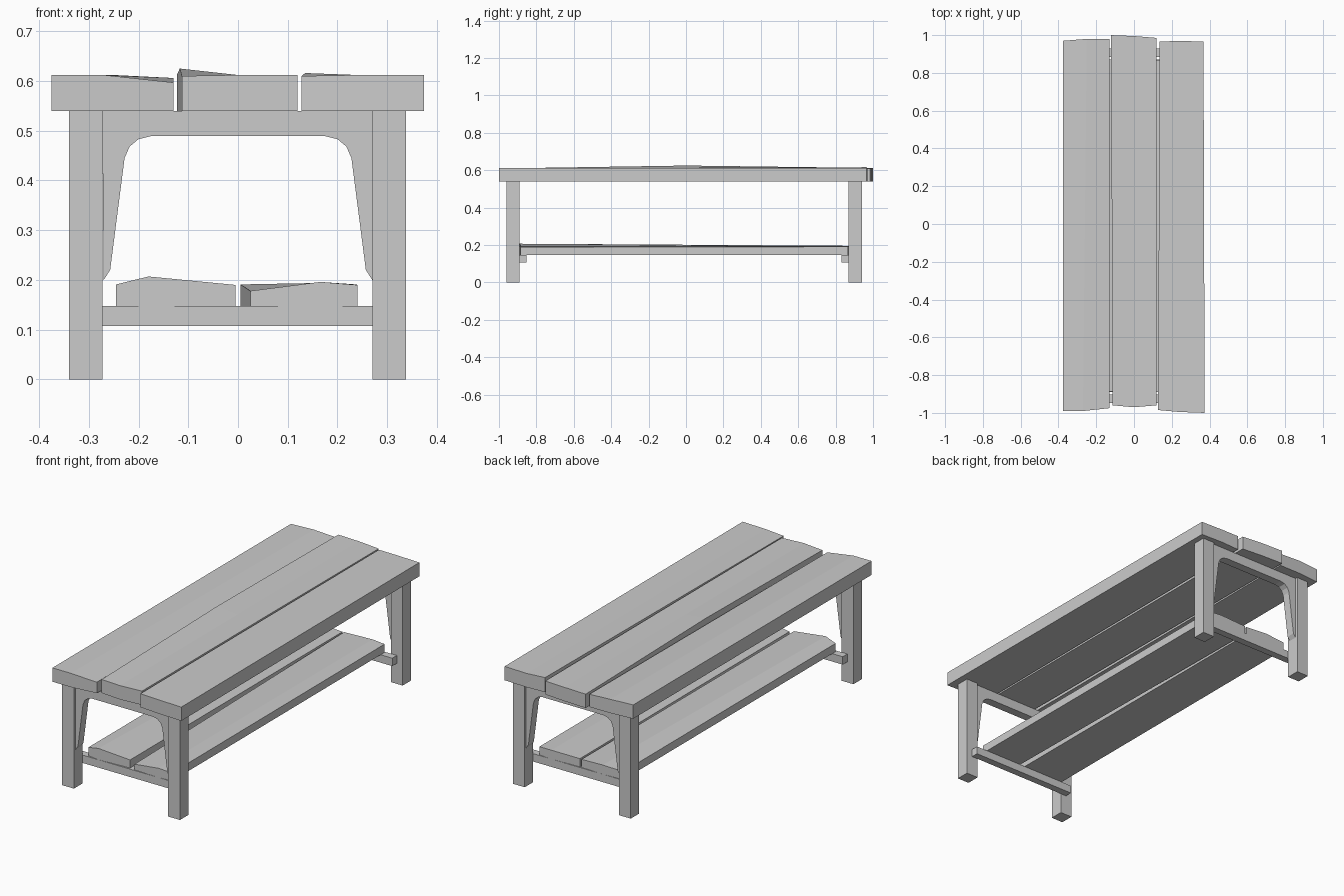
import bpy, bmesh

cube = bpy.data.objects.get("Cube")
if cube:
    bpy.data.objects.remove(cube, do_unlink=True)

grey = bpy.data.materials.new("plain_grey")
grey.use_nodes = True
GREY = (0.6, 0.6, 0.6, 1)
grey.diffuse_color = GREY
grey.node_tree.nodes["Principled BSDF"].inputs["Base Color"].default_value = GREY


def loft(name, rings):
    """Join matching rings of points into a closed flat-shaded solid."""
    bm = bmesh.new()
    loops = [[bm.verts.new(p) for p in ring] for ring in rings]
    for a, b in zip(loops, loops[1:]):
        for i in range(len(a)):
            j = (i + 1) % len(a)
            bm.faces.new((a[i], a[j], b[j], b[i]))
    bm.faces.new(loops[0])
    bm.faces.new(loops[-1])
    bmesh.ops.recalc_face_normals(bm, faces=bm.faces[:])
    mesh = bpy.data.meshes.new(name)
    bm.to_mesh(mesh)
    bm.free()
    mesh.materials.append(grey)
    obj = bpy.data.objects.new(name, mesh)
    bpy.context.collection.objects.link(obj)
    return obj


def extrude(name, outline, y0, y1):
    return loft(name, [[(x, y, z) for x, z in outline] for y in (y0, y1)])


def box(name, x0, x1, y0, y1, z0, z1):
    return extrude(name, [(x0, z0), (x1, z0), (x1, z1), (x0, z1)], y0, y1)


def plank(name, bottom, *sections):
    """Hand-cut board: each section gives its upper points as (x, y, z)."""
    loft(name, [s + [(x, y, bottom) for x, y, z in reversed(s)] for s in sections])


# Uneven top boards, front section to back section
plank("top_plank_right", 0.54,
      [(-0.375, -0.99, 0.612), (-0.27, -0.99, 0.612), (-0.13, -0.975, 0.597)],
      [(-0.375, 0.97, 0.612), (-0.25, 0.98, 0.612), (-0.13, 0.98, 0.606)])
plank("top_plank_middle", 0.54,
      [(-0.113, -0.96, 0.61), (0.0, -0.97, 0.612), (0.12, -0.96, 0.612)],
      [(-0.117, 0.0, 0.625), (0.0, 0.0, 0.612), (0.12, 0.0, 0.612)],
      [(-0.123, 1.0, 0.612), (0.0, 0.995, 0.612), (0.12, 0.985, 0.61)])
plank("top_plank_left", 0.54,
      [(0.128, -0.985, 0.61), (0.24, -0.995, 0.612), (0.374, -1.0, 0.612)],
      [(0.135, 0.965, 0.616), (0.24, 0.97, 0.612), (0.368, 0.965, 0.612)])

# Lower shelf boards
plank("shelf_plank_right", 0.148,
      [(-0.245, -0.88, 0.191), (-0.18, -0.89, 0.207), (-0.005, -0.88, 0.19)],
      [(-0.245, 0.865, 0.19), (-0.13, 0.87, 0.196), (-0.005, 0.865, 0.19)])
plank("shelf_plank_left", 0.148,
      [(0.025, -0.885, 0.178), (0.165, -0.89, 0.196), (0.24, -0.885, 0.19)],
      [(0.005, 0.865, 0.191), (0.165, 0.87, 0.194), (0.238, 0.865, 0.191)])

# Arched brace outline, mirrored about the middle
half = [(0.27, 0.2), (0.257, 0.22), (0.228, 0.445), (0.218, 0.468),
        (0.2, 0.483), (0.175, 0.489)]
arch = half + [(-x, z) for x, z in reversed(half)] + [(-0.273, 0.54), (0.273, 0.54)]

# End frames: two legs, an arched brace and a shelf bar
for end, y0, s in (("front", -0.96, 1), ("back", 0.94, -1)):
    box(end + "_leg_right", -0.34, -0.272, y0, y0 + s * 0.07, 0, 0.541)
    box(end + "_leg_left", 0.27, 0.338, y0, y0 + s * 0.07, 0, 0.541)
    extrude(end + "_arched_brace", arch, y0 + s * 0.012, y0 + s * 0.057)
    box(end + "_shelf_bar", -0.305, 0.305, y0 + s * 0.07, y0 + s * 0.108, 0.107, 0.148)
